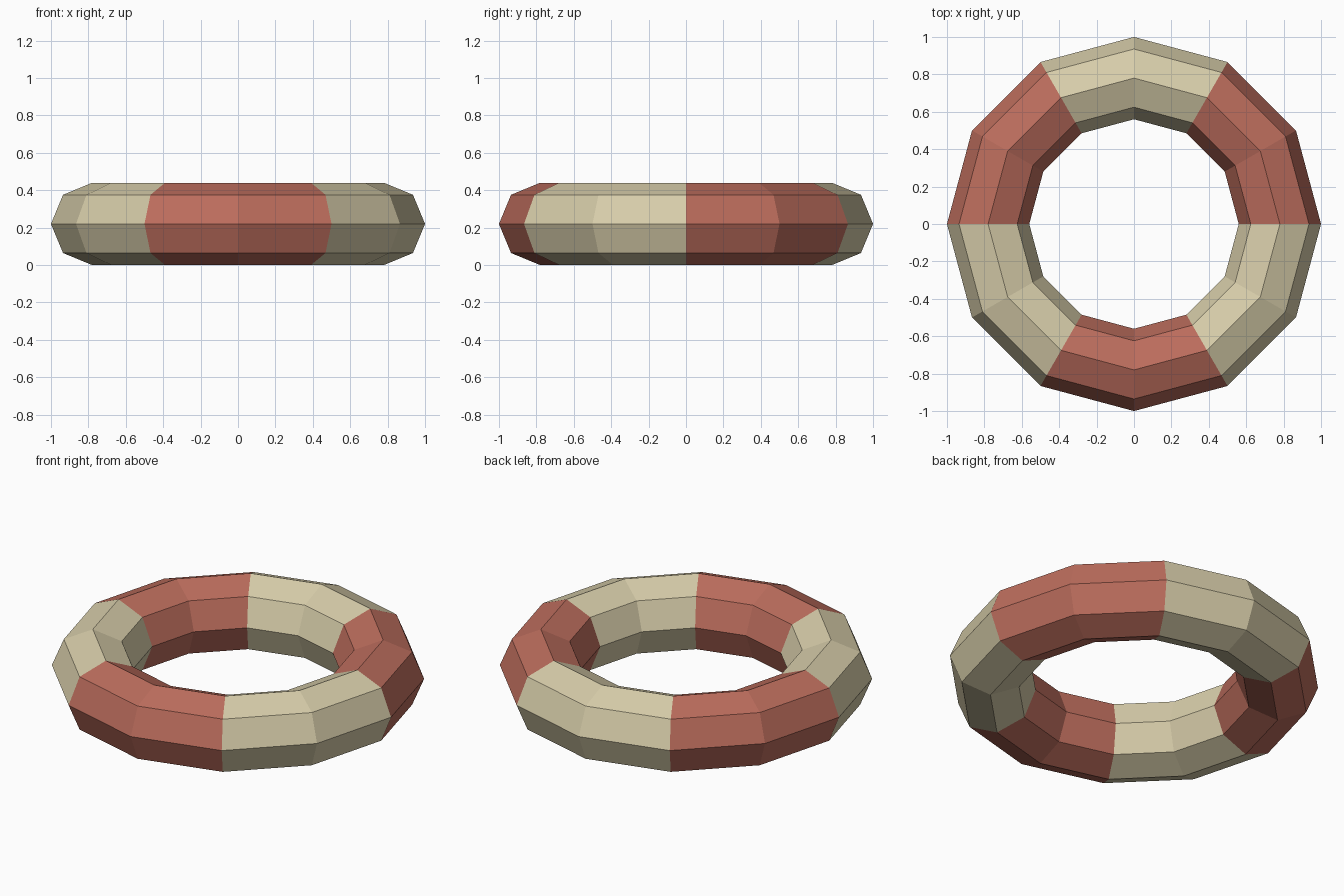
import bpy
import math

cube = bpy.data.objects.get("Cube")
if cube:
    bpy.data.objects.remove(cube, do_unlink=True)


def make_material(name, color):
    mat = bpy.data.materials.new(name)
    mat.use_nodes = True
    mat.diffuse_color = color
    mat.node_tree.nodes["Principled BSDF"].inputs["Base Color"].default_value = color
    return mat


RING_RADIUS = 0.78
TUBE_RADIUS = 0.22

# Faceted ring standing on the ground
bpy.ops.mesh.primitive_torus_add(
    major_segments=12, minor_segments=8,
    major_radius=RING_RADIUS, minor_radius=TUBE_RADIUS,
    location=(0, 0, TUBE_RADIUS))
ring = bpy.context.object
ring.name = "striped_ring"
ring.data.name = "striped_ring"
ring.data.materials.append(make_material("faded red", (0.50, 0.152, 0.108, 1)))
ring.data.materials.append(make_material("cream", (0.68, 0.61, 0.40, 1)))

# Six alternating colour bands around the ring
for face in ring.data.polygons:
    angle = math.atan2(face.center.y, face.center.x) % math.tau
    face.material_index = int(angle / (math.tau / 6)) % 2
    face.use_smooth = False
